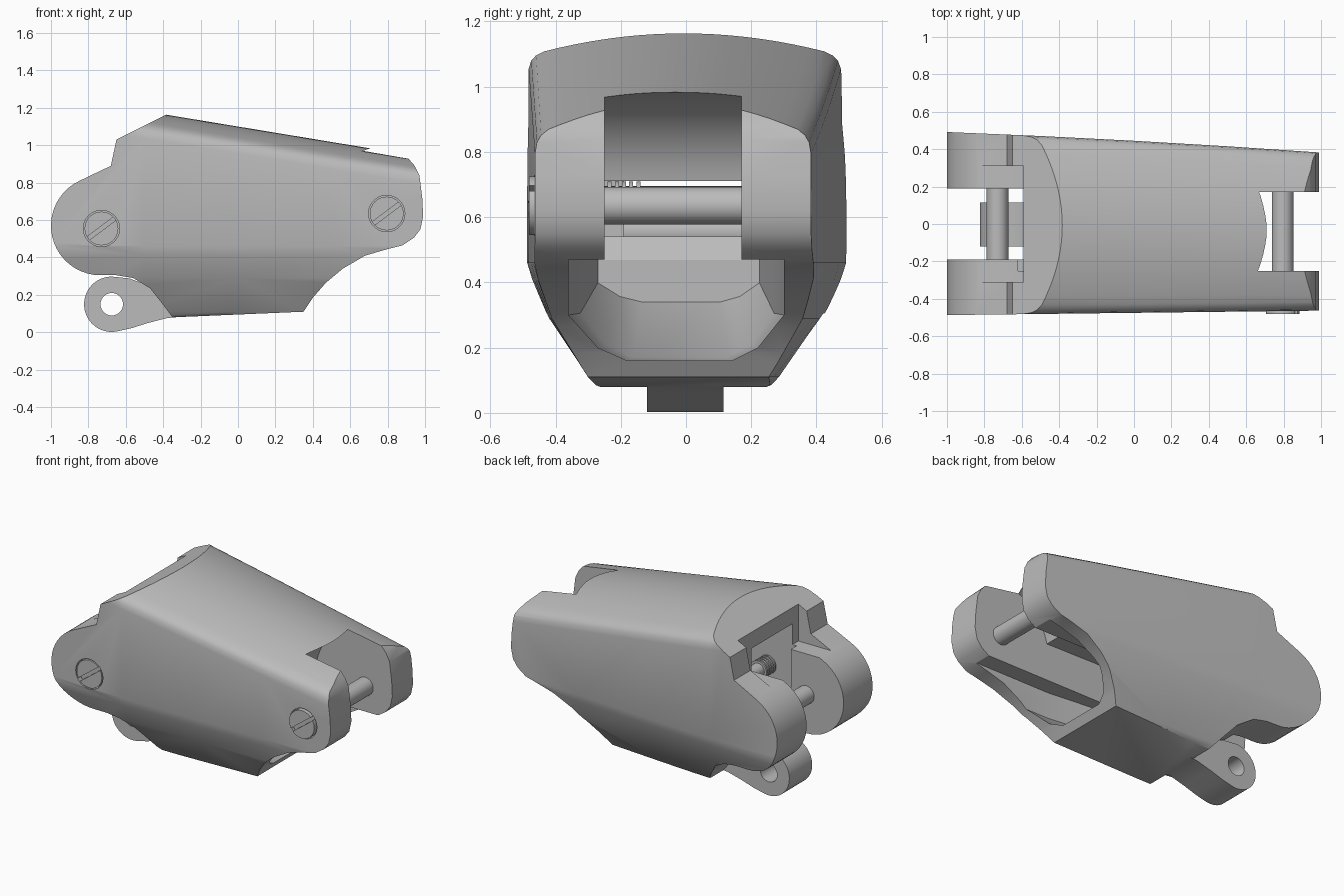
import bpy, bmesh
from math import sin, cos, radians, pi
from mathutils import Vector

cube = bpy.data.objects.get("Cube")
if cube:
    bpy.data.objects.remove(cube)

grey = bpy.data.materials.new("plain grey")
grey.use_nodes = True
COLOUR = (0.5, 0.5, 0.5, 1)
grey.diffuse_color = COLOUR
grey.node_tree.nodes["Principled BSDF"].inputs["Base Color"].default_value = COLOUR


def loft(name, rings):
    """Skin equal-length closed rings of points and cap both ends."""
    bm = bmesh.new()
    loops = [[bm.verts.new(p) for p in ring] for ring in rings]
    n = len(loops[0])
    for a, b in zip(loops, loops[1:]):
        for i in range(n):
            j = (i + 1) % n
            bm.faces.new((a[i], a[j], b[j], b[i]))
    bm.faces.new(loops[0])
    bm.faces.new(loops[-1])
    bmesh.ops.recalc_face_normals(bm, faces=bm.faces)
    mesh = bpy.data.meshes.new(name)
    bm.to_mesh(mesh)
    bm.free()
    mesh.materials.append(grey)
    obj = bpy.data.objects.new(name, mesh)
    bpy.context.collection.objects.link(obj)
    return obj


def side_prism(name, pts, y0, y1):
    return loft(name, [[(x, y, z) for x, z in pts] for y in (y0, y1)])


def arc(cx, cz, r, start, end, steps):
    angles = [radians(start + (end - start) * i / steps) for i in range(steps + 1)]
    return [(cx + r * cos(a), cz + r * sin(a)) for a in angles]


def disc(cx, cz, r, steps=40):
    return arc(cx, cz, r, 0, 360, steps)[:-1]


def box(name, x0, x1, y0, y1, z0, z1):
    return side_prism(name, [(x0, z0), (x1, z0), (x1, z1), (x0, z1)], y0, y1)


def boolean(obj, tool, operation="DIFFERENCE"):
    bpy.context.view_layer.objects.active = obj
    mod = obj.modifiers.new("cut", "BOOLEAN")
    mod.operation, mod.solver, mod.object = operation, "EXACT", tool
    bpy.ops.object.modifier_apply(modifier=mod.name)
    bpy.data.objects.remove(tool)


def smooth(obj, angle=28):
    bpy.ops.object.select_all(action="DESELECT")
    obj.select_set(True)
    bpy.context.view_layer.objects.active = obj
    bpy.ops.object.shade_smooth_by_angle(angle=radians(angle))


# Shell: tapered, crowned cross-section
def shell_ring(x):
    top = 1.1 - 0.165 * x
    left = 0.445 - 0.055 * x - 0.008 * x * x
    right = -0.475 + 0.012 * x
    mid, half = (left + right) / 2, (left - right) / 2
    crown = [(i / 10, top - 0.09 * (i / 10) ** 2) for i in range(-9, 10)]
    flank = [(0.955, top - 0.09), (0.985, top - 0.11), (1, top - 0.145), (1, 0.46),
             (0.97, 0.41), (0.87, 0.29), (0.62, 0.11), (0.57, 0.085), (0.52, 0.076)]
    ring = crown + flank + [(-u, z) for u, z in reversed(flank)]
    return [(x, mid + u * half, z) for u, z in ring]


body = loft("body_shell", [shell_ring(x) for x in (-1.05, -0.5, 0, 0.5, 1.05)])

# Side outline with rounded hinge lugs at both ends
outline = arc(-0.735, 0.57, 0.265, 115, 270, 20)
outline += [(-0.65, 0.305), (-0.56, 0.29), (-0.47, 0.235), (-0.41, 0.16), (-0.35, 0.08), (0.35, 0.11)]
outline += [(0.4, 0.185), (0.47, 0.265), (0.56, 0.34), (0.68, 0.41), (0.8, 0.445), (0.88, 0.465),
            (0.94, 0.505), (0.975, 0.55), (0.99, 0.62), (0.985, 0.72), (0.97, 0.84), (0.945, 0.89),
            (0.91, 0.93), (0.8, 1.06), (0.8, 1.3), (-0.11, 1.3), (-0.65, 1.03), (-0.68, 0.89)]
boolean(body, side_prism("outline", outline, -0.7, 0.7), "INTERSECT")


# Lower cavity, open towards the narrow end
def cavity_ring(x, floor, width):
    pts = [(-0.36, 0.47), (-0.36, 0.3), (-0.27, 0.2), (-0.18, 0.16),
           (0.14, 0.16), (0.22, 0.2), (0.3, 0.3), (0.3, 0.47)]
    return [(x, y * width, floor + (z - 0.16) * (0.47 - floor) / 0.31) for y, z in pts]


boolean(body, loft("cavity", [cavity_ring(-0.38, 0.34, 0.75), cavity_ring(0, 0.17, 0.9),
                              cavity_ring(0.35, 0.16, 1), cavity_ring(1.2, 0.16, 1)]))

# Passage through the middle, rising to the wide end
passage = [(-0.62, 0.54), (-0.42, 0.54), (-0.37, 0.45), (0.5, 0.45), (0.5, 0.71),
           (-0.2, 0.72), (-0.45, 0.93), (-0.62, 0.96)]
boolean(body, side_prism("passage", passage, -0.25, 0.17))

# Hinge slots with round clearance at the narrow end
boolean(body, side_prism("clearance", disc(0.8, 0.635, 0.36, 64), -0.25, 0.17))
boolean(body, box("narrow_slot", 0.79, 1.2, -0.25, 0.17, 0.3, 1.2))
boolean(body, box("wide_slot", -1.2, -0.59, -0.19, 0.19, 0.2, 1.3))
boolean(body, box("wide_recess", -1.2, -0.59, -0.31, 0.31, 0.82, 1.3))

# Screw recesses, hinge pins and slotted heads
hinges = (("wide_end", -0.73, 0.555, -0.484), ("narrow_end", 0.795, 0.635, -0.482))
for label, x, z, face in hinges:
    boolean(body, side_prism("recess", disc(x, z, 0.097), -0.6, -0.44))
    head = side_prism(label + "_screw_head", disc(x, z, 0.09), face, -0.43)
    d, n = Vector((0.8, 0.6)) * 0.12, Vector((-0.6, 0.8)) * 0.011
    c = Vector((x, z))
    boolean(head, side_prism("slot", [c - d - n, c + d - n, c + d + n, c - d + n],
                             -0.6, face + 0.025))
    smooth(head)
    smooth(side_prism(label + "_hinge_pin", disc(x, z, 0.058), -0.435, 0.3))
smooth(body)

# Inner cross pin with a ribbed end
smooth(side_prism("inner_pin", disc(-0.42, 0.65, 0.045, 24), -0.3, 0.25))
for i in range(5):
    y = -0.24 + i * 0.022
    smooth(side_prism("inner_pin_rib", disc(-0.42, 0.65, 0.06, 24), y, y + 0.012))

# Anchor tab with an eyelet under the wide end
tab_outline = arc(-0.675, 0.15, 0.148, 90, 280, 24)
tab_outline += [(-0.57, 0.022), (-0.48, 0.05), (-0.38, 0.076), (-0.28, 0.085),
                (-0.28, 0.2), (-0.4, 0.23), (-0.5, 0.258), (-0.58, 0.288)]
tab = side_prism("anchor_tab", tab_outline, -0.12, 0.115)
boolean(tab, side_prism("eyelet", disc(-0.675, 0.15, 0.06), -0.3, 0.3))
smooth(tab)
